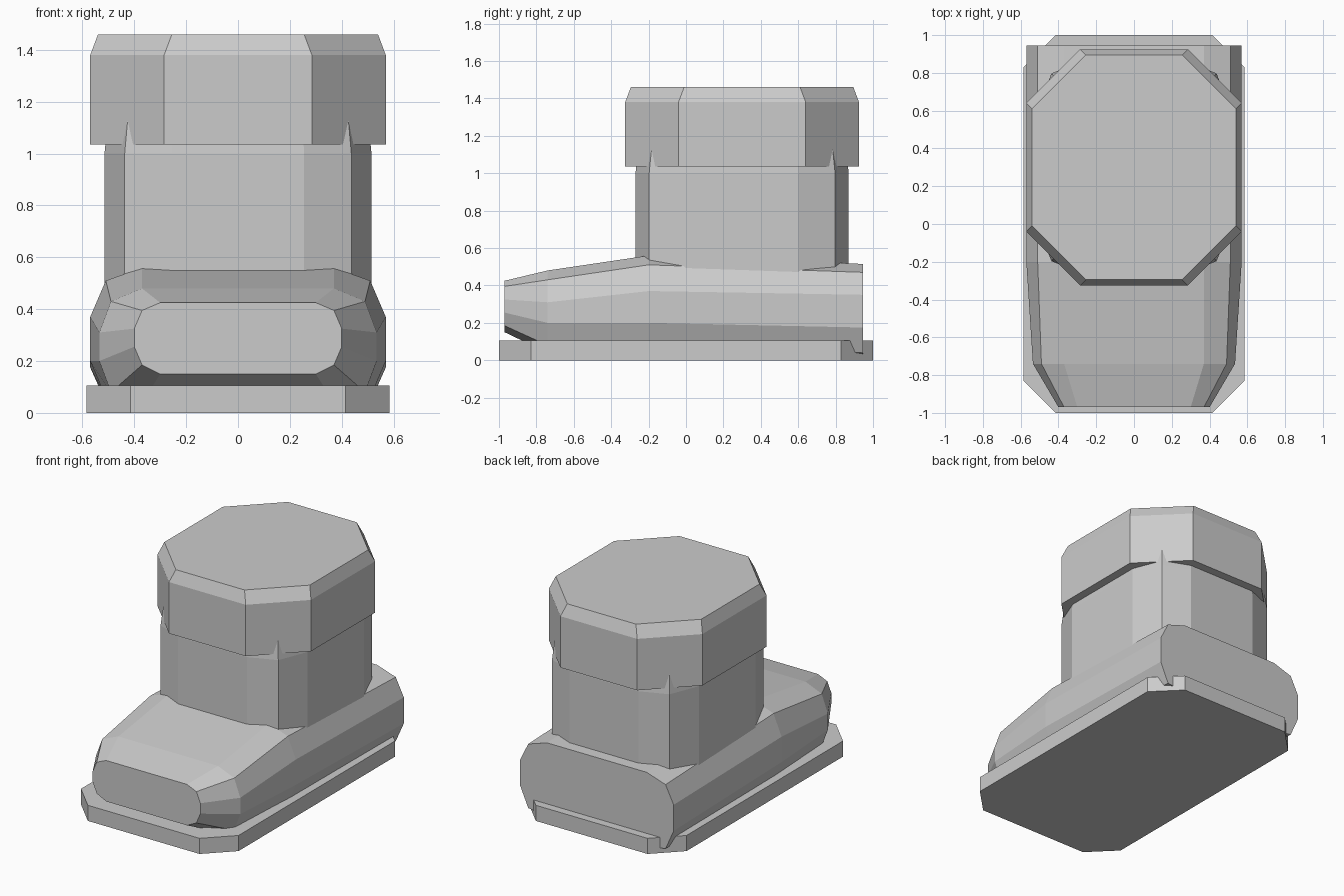
import bpy
import bmesh

old = bpy.data.objects.get("Cube")
if old:
    bpy.data.objects.remove(old, do_unlink=True)

grey = bpy.data.materials.new("plain grey")
grey.use_nodes = True
colour = (0.6, 0.6, 0.6, 1)
grey.diffuse_color = colour
grey.node_tree.nodes["Principled BSDF"].inputs["Base Color"].default_value = colour


def loft(name, rings):
    """Join matching rings of points into a closed solid."""
    bm = bmesh.new()
    loops = [[bm.verts.new(p) for p in ring] for ring in rings]
    n = len(loops[0])
    for a, b in zip(loops, loops[1:]):
        for i in range(n):
            j = (i + 1) % n
            bm.faces.new((a[i], a[j], b[j], b[i]))
    bm.faces.new(loops[0][::-1])
    bm.faces.new(loops[-1])
    bmesh.ops.recalc_face_normals(bm, faces=bm.faces)
    mesh = bpy.data.meshes.new(name)
    bm.to_mesh(mesh)
    bm.free()
    mesh.materials.append(grey)
    obj = bpy.data.objects.new(name, mesh)
    bpy.context.collection.objects.link(obj)
    return obj


def outline(corner, cy, z, scale=1.0):
    """Mirror one corner's points into all four quadrants around (0, cy)."""
    back = corner[::-1]
    pts = corner + [(-x, y) for x, y in back]
    pts += [(-x, -y) for x, y in corner] + [(x, -y) for x, y in back]
    return [(x * scale, cy + y * scale, z) for x, y in pts]


# Sole: flat slab with clipped corners
sole_corner = [(0.585, 0.83), (0.415, 1.0)]
loft("sole", [outline(sole_corner, 0, z) for z in (0, 0.105)])

# Foot: rounded cross-sections from toe to heel, half profile mirrored
sections = [
    (-0.97, (0.30, 0.37, 0.40), (0.425, 0.395, 0.325, 0.255, 0.185, 0.15)),
    (-0.74, (0.37, 0.49, 0.535), (0.48, 0.43, 0.31, 0.20, 0.08, 0.04)),
    (-0.20, (0.37, 0.51, 0.57), (0.56, 0.51, 0.37, 0.20, 0.06, 0.03)),
    (0.945, (0.37, 0.51, 0.57), (0.515, 0.47, 0.35, 0.175, 0.04, 0.02)),
]
rings = []
for y, widths, heights in sections:
    half = list(zip(widths + widths[::-1], heights))
    rings.append([(x, y, z) for x, z in half] + [(-x, y, z) for x, z in half[::-1]])
loft("foot", rings)

# Shaft: its corners lean in and just pierce the cuff
shaft_corner = [(0.515, 0.30), (0.437, 0.497), (0.255, 0.57)]
loft("shaft", [outline(shaft_corner, 0.3, z, s)
               for z, s in ((0.4, 1), (1.0, 1), (1.25, 0.95))])

# Cuff: octagonal block with a bevelled top edge
cuff_base = [(0.57, 0.34), (0.285, 0.625)]
cuff_top = [(0.54, 0.31), (0.255, 0.595)]
loft("cuff", [outline(cuff_base, 0.3, 1.035), outline(cuff_base, 0.3, 1.38),
              outline(cuff_top, 0.3, 1.46)])
